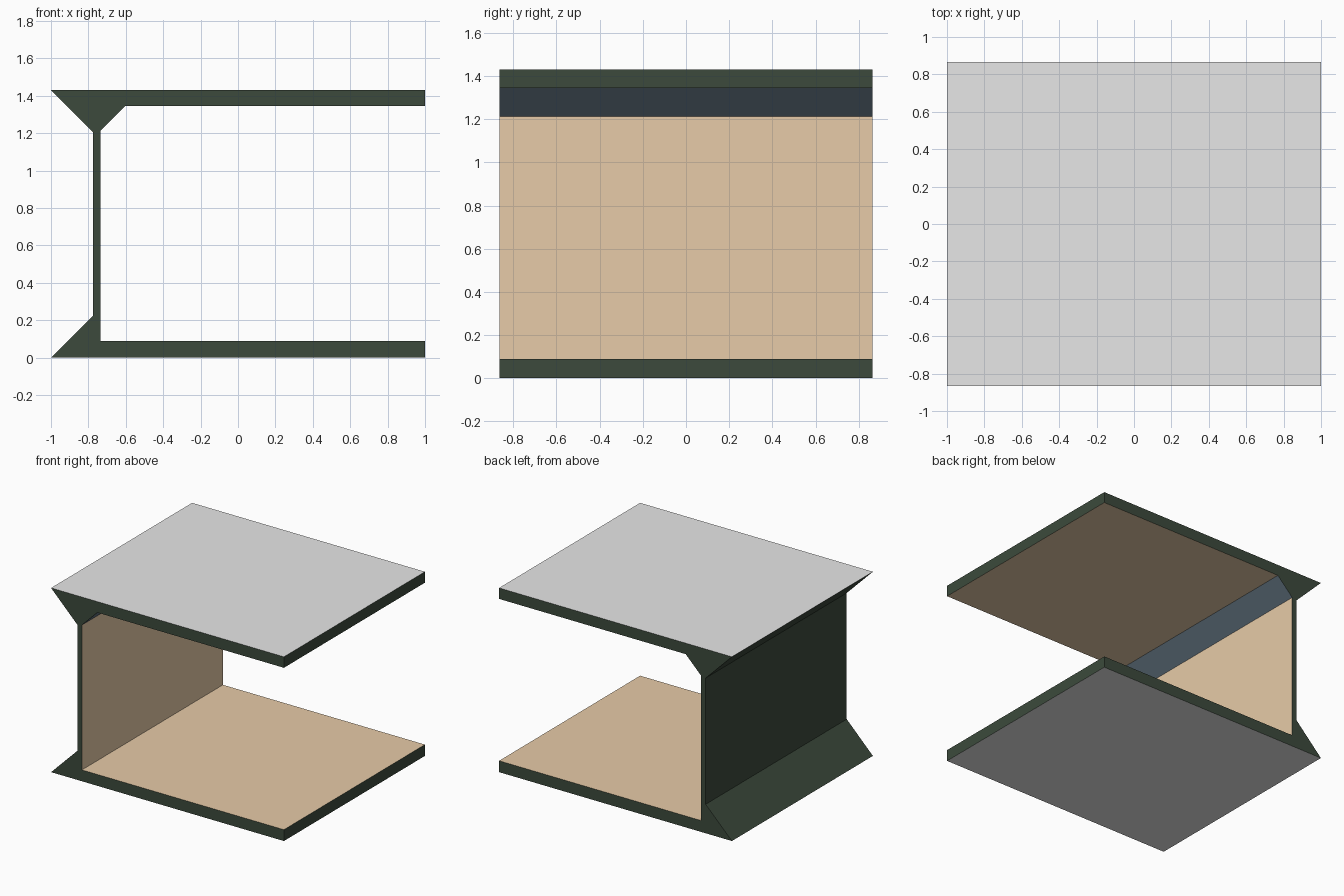
import bpy, bmesh

if "Cube" in bpy.data.objects:
    bpy.data.objects.remove(bpy.data.objects["Cube"])

HALF_DEPTH = 0.865
HEIGHT = 1.43


def material(name, srgb):
    lin = [((c / 255 + 0.055) / 1.055) ** 2.4 for c in srgb]
    m = bpy.data.materials.new(name)
    m.diffuse_color = (*lin, 1)
    m.use_nodes = True
    m.node_tree.nodes["Principled BSDF"].inputs["Base Color"].default_value = m.diffuse_color
    return m


mats = [material("dark_green", (60, 74, 60)),
        material("light_grey", (231, 231, 231)),
        material("tan", (231, 203, 168)),
        material("slate_blue", (100, 118, 131))]
GREEN, GREY, TAN, SLATE = range(4)

# Side profile (x, z): floor slab, thin wall with flared feet, roof slab
profile = [(-1, 0), (1, 0), (1, 0.088), (-0.735, 0.088),
           (-0.735, 1.213), (-0.603, 1.345), (1, 1.345), (1, HEIGHT),
           (-1, HEIGHT), (-0.775, 1.205), (-0.775, 0.225)]

# Extrude the profile along the depth
bm = bmesh.new()
face = bm.faces.new([bm.verts.new((x, -HALF_DEPTH, z)) for x, z in profile])
ext = bmesh.ops.extrude_face_region(bm, geom=[face])
bmesh.ops.translate(bm, vec=(0, 2 * HALF_DEPTH, 0),
                    verts=[g for g in ext["geom"] if isinstance(g, bmesh.types.BMVert)])
bmesh.ops.recalc_face_normals(bm, faces=bm.faces)
bm.normal_update()

# Colour by facing direction and position
for f in bm.faces:
    n, c = f.normal, f.calc_center_median()
    if abs(n.y) > 0.5 or n.x < -0.1 or c.x > 0.99:
        f.material_index = GREEN      # cut ends, slab edges and outer wall
    elif c.z < 0.01 or c.z > HEIGHT - 0.01:
        f.material_index = GREY       # outside top and bottom
    elif n.x > 0.1 and n.z < -0.1:
        f.material_index = SLATE      # inner sloped corner
    else:
        f.material_index = TAN        # interior floor, wall and ceiling

mesh = bpy.data.meshes.new("channel_shell")
bm.to_mesh(mesh)
bm.free()
for m in mats:
    mesh.materials.append(m)
bpy.context.collection.objects.link(bpy.data.objects.new("channel_shell", mesh))
